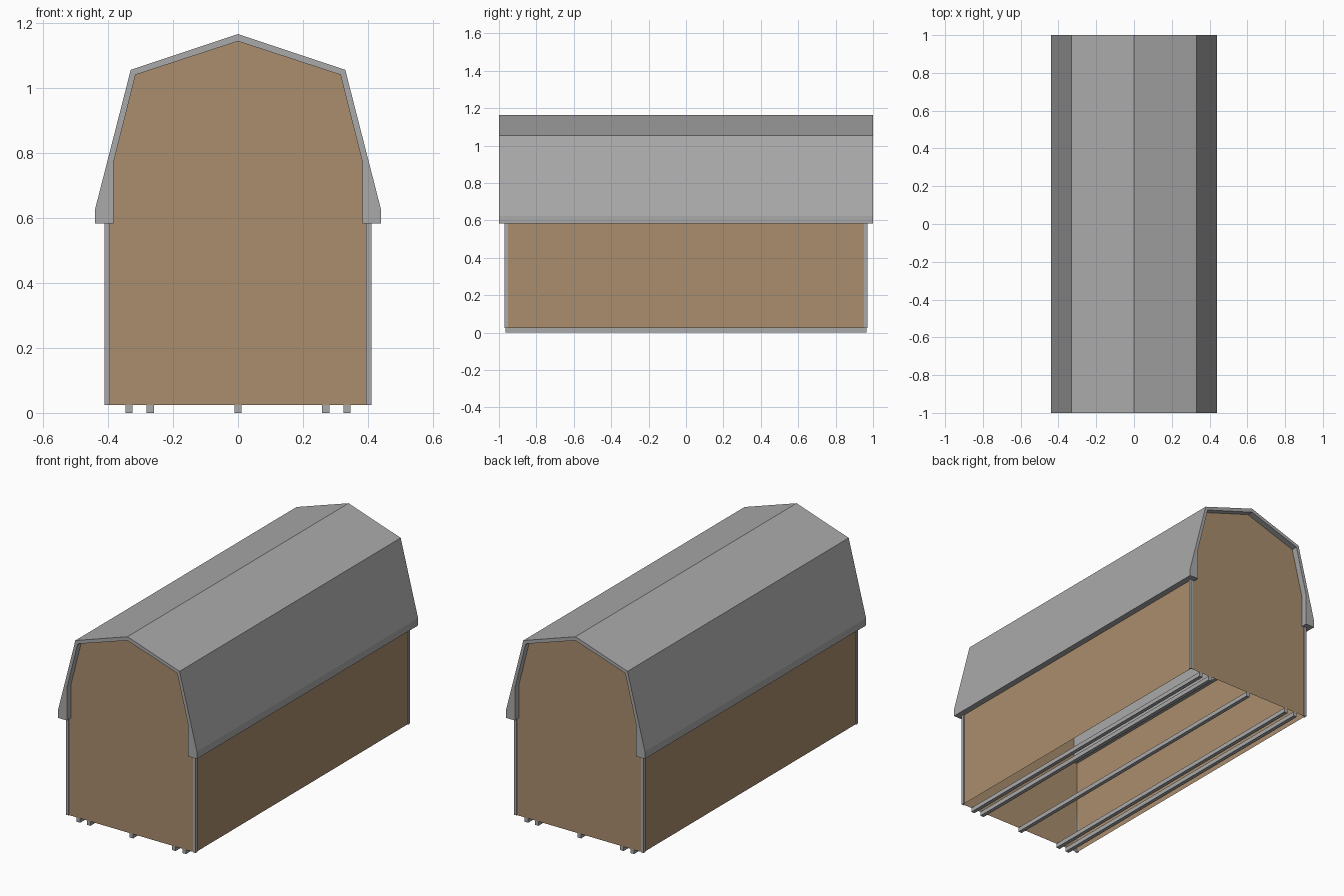
import bpy, bmesh

if "Cube" in bpy.data.objects:
    bpy.data.objects.remove(bpy.data.objects["Cube"])


def material(name, rgb):
    m = bpy.data.materials.new(name)
    m.diffuse_color = (*rgb, 1)
    m.use_nodes = True
    m.node_tree.nodes["Principled BSDF"].inputs["Base Color"].default_value = m.diffuse_color
    return m


grey = material("roof grey", (0.40, 0.40, 0.40))
brown = material("wall brown", (0.40, 0.27, 0.155))


def finish(name, bm, mat):
    mesh = bpy.data.meshes.new(name)
    bm.to_mesh(mesh)
    bm.free()
    mesh.materials.append(mat)
    obj = bpy.data.objects.new(name, mesh)
    bpy.context.collection.objects.link(obj)
    return obj


def box(name, lo, hi, mat):
    bm = bmesh.new()
    bmesh.ops.create_cube(bm, size=1)
    for v in bm.verts:
        v.co = [(a + b) / 2 + c * (b - a) for a, b, c in zip(lo, hi, v.co)]
    return finish(name, bm, mat)


def mirrored(half):
    """Right half of a profile ending on the ridge -> full profile."""
    return half + [(-x, z) for x, z in reversed(half[:-1])]


# Gambrel roof: a solid shell between an outer and an inner profile
outer = mirrored([(0.44, 0.583), (0.44, 0.625), (0.33, 1.055), (0, 1.165)])
inner = mirrored([(0.383, 0.583), (0.383, 0.77), (0.315, 1.04), (0, 1.143)])
bm = bmesh.new()
rings = [[[bm.verts.new((x, y, z)) for x, z in prof] for prof in (outer, inner)]
         for y in (-1, 1)]
(fo, fi), (bo, bi) = rings
for i in range(len(outer) - 1):
    j = i + 1
    bm.faces.new((fo[i], fo[j], bo[j], bo[i]))
    bm.faces.new((fi[i], bi[i], bi[j], fi[j]))
    bm.faces.new((fo[i], fi[i], fi[j], fo[j]))
    bm.faces.new((bo[i], bo[j], bi[j], bi[i]))
for k in (0, -1):
    bm.faces.new((fo[k], bo[k], bi[k], fi[k]))
bmesh.ops.recalc_face_normals(bm, faces=bm.faces)
finish("roof", bm, grey)

# Walls: thin shell, open underneath, gables filling the roof's inner profile
WX, WY, BASE = 0.405, 0.965, 0.025
gable = mirrored([(WX, BASE), (WX, 0.6), (0.383, 0.6), (0.383, 0.77),
                  (0.315, 1.04), (0, 1.143)])
bm = bmesh.new()
front, back = [[bm.verts.new((x, y, z)) for x, z in gable] for y in (-WY, WY)]
bm.faces.new(front)
bm.faces.new(list(reversed(back)))
for i in (0, len(gable) - 2):
    bm.faces.new((front[i], back[i], back[i + 1], front[i + 1]))
finish("walls", bm, brown)

# Corner trim: two narrow boards wrapped around each corner
T, W = 0.005, 0.017
for sx in (-1, 1):
    for sy in (-1, 1):
        def corner(name, x0, x1, y0, y1):
            xs, ys = sorted((sx * x0, sx * x1)), sorted((sy * y0, sy * y1))
            box(name, (xs[0], ys[0], BASE), (xs[1], ys[1], 0.6), grey)
        corner("corner_trim_end", WX + T - W, WX + T, WY, WY + T)
        corner("corner_trim_side", WX, WX + T, WY + T - W, WY)

# Skids running the full length underneath
for x in (-0.335, -0.27, 0, 0.27, 0.335):
    box("skid", (x - 0.011, -0.965, 0), (x + 0.011, 0.965, BASE), grey)
